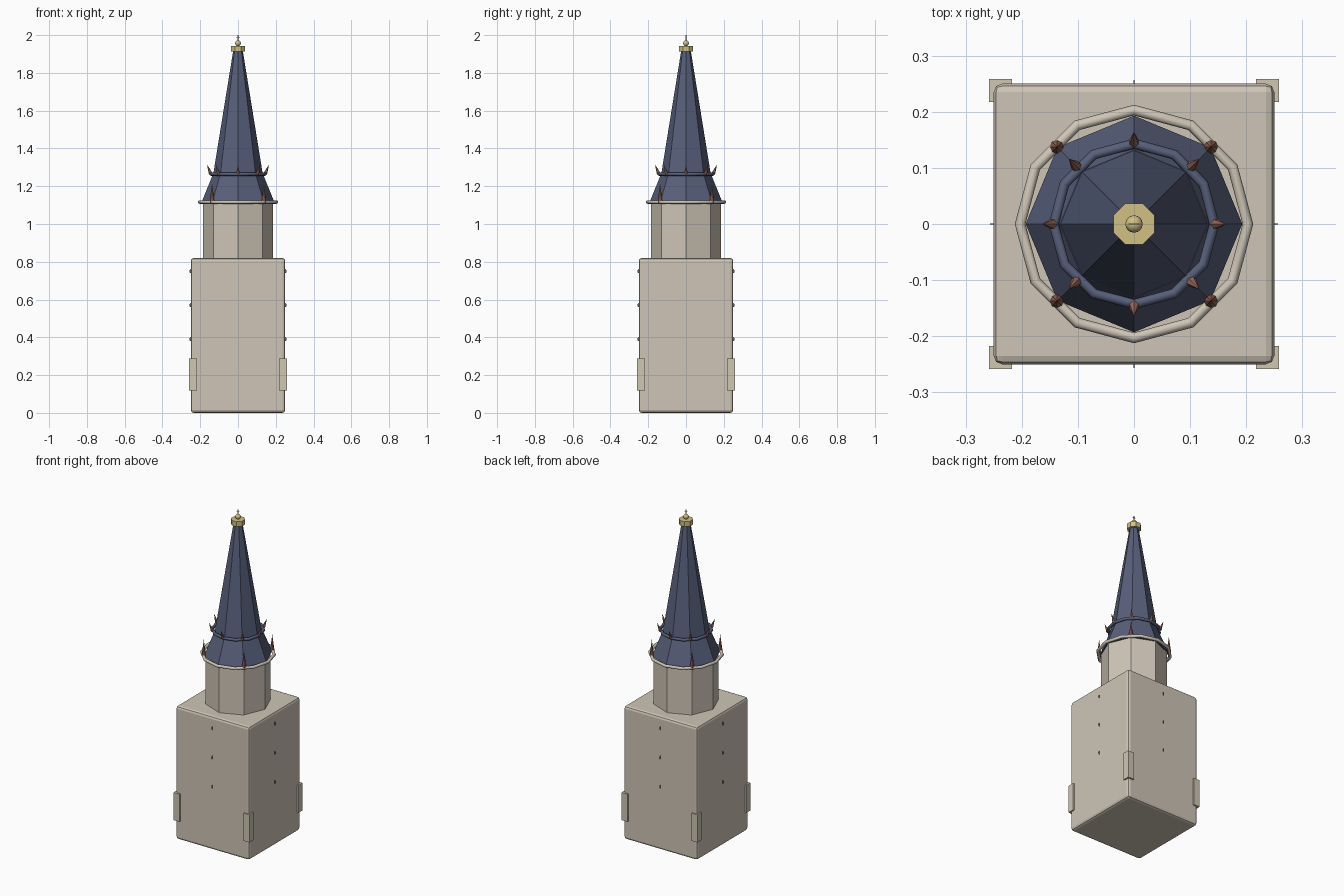
import bpy, bmesh, math
from mathutils import Vector, Matrix

if "Cube" in bpy.data.objects:
    bpy.data.objects.remove(bpy.data.objects["Cube"])


def material(name, rgb):
    m = bpy.data.materials.new(name)
    m.diffuse_color = (*rgb, 1)
    m.use_nodes = True
    m.node_tree.nodes["Principled BSDF"].inputs["Base Color"].default_value = m.diffuse_color
    return m


STONE = material("warm_stone", (0.62, 0.56, 0.47))
QUOIN = material("pale_stone", (0.62, 0.57, 0.45))
SLATE = material("blue_slate", (0.095, 0.115, 0.195))
COPPER = material("copper", (0.34, 0.145, 0.10))
GOLD = material("gold", (0.64, 0.53, 0.23))
IRON = material("dark_iron", (0.12, 0.11, 0.10))


def finish(bm, name, mat, smooth=False):
    mesh = bpy.data.meshes.new(name)
    bmesh.ops.recalc_face_normals(bm, faces=bm.faces)
    for f in bm.faces:
        f.smooth = smooth
    bm.to_mesh(mesh)
    bm.free()
    mesh.materials.append(mat)
    obj = bpy.data.objects.new(name, mesh)
    bpy.context.collection.objects.link(obj)
    return obj


def box(name, size, loc, mat):
    bm = bmesh.new()
    bmesh.ops.create_cube(bm, size=1)
    bmesh.ops.scale(bm, vec=size, verts=bm.verts)
    bmesh.ops.translate(bm, vec=loc, verts=bm.verts)
    return finish(bm, name, mat)


def frustum(name, sides, r1, r2, z1, z2, mat, turn=0.0):
    bm = bmesh.new()
    bmesh.ops.create_cone(bm, cap_ends=True, segments=sides, radius1=r1, radius2=r2,
                          depth=z2 - z1,
                          matrix=Matrix.Translation((0, 0, (z1 + z2) / 2))
                          @ Matrix.Rotation(turn, 4, 'Z'))
    return finish(bm, name, mat)


def ring(name, sides, major, minor, z, mat, minor_sides=8):
    bm = bmesh.new()
    rows = []
    for i in range(sides):
        a = math.tau * i / sides
        row = []
        for j in range(minor_sides):
            b = math.tau * j / minor_sides
            r = major + minor * math.cos(b)
            row.append(bm.verts.new((r * math.cos(a), r * math.sin(a), z + minor * math.sin(b))))
        rows.append(row)
    for i in range(sides):
        p, q = rows[i], rows[(i + 1) % sides]
        for j in range(minor_sides):
            k = (j + 1) % minor_sides
            bm.faces.new((p[j], q[j], q[k], p[k]))
    return finish(bm, name, mat, True)


def spike(name, base, direction, radius, length, sides, mat):
    d = Vector(direction).normalized()
    bm = bmesh.new()
    bmesh.ops.create_cone(bm, cap_ends=True, segments=sides, radius1=radius, radius2=0,
                          depth=length,
                          matrix=Matrix.Translation(Vector(base) + d * length / 2)
                          @ d.to_track_quat('Z', 'Y').to_matrix().to_4x4())
    return finish(bm, name, mat)


# Square tower body with softened edges
body = box("tower_body", (0.5, 0.5, 0.82), (0, 0, 0.41), STONE)
bevel = body.modifiers.new("soft_edges", 'BEVEL')
bevel.width = 0.015
bevel.segments = 2

# Corner blocks
for sx in (-1, 1):
    for sy in (-1, 1):
        box("corner_block", (0.041, 0.041, 0.17), (sx * 0.238, sy * 0.238, 0.203), QUOIN)

# Small thin discs standing edge-on from each wall
for i in range(4):
    a = math.tau * i / 4
    for z in (0.39, 0.57, 0.75):
        bm = bmesh.new()
        bmesh.ops.create_cone(bm, cap_ends=True, segments=12, radius1=0.012, radius2=0.012,
                              depth=0.002,
                              matrix=Matrix.Rotation(a, 4, 'Z')
                              @ Matrix.Translation((0.245, 0, z))
                              @ Matrix.Rotation(math.pi / 2, 4, 'X'))
        finish(bm, "wall_disc", IRON)

# Octagonal drum and cornice
frustum("belfry_drum", 8, 0.185, 0.185, 0.81, 1.115, STONE)
ring("cornice", 12, 0.203, 0.0095, 1.116, STONE)

# Slate roof: flared skirt, collar and tall spire
frustum("roof_skirt", 8, 0.193, 0.132, 1.115, 1.265, SLATE)
ring("roof_collar", 12, 0.143, 0.009, 1.264, SLATE)
frustum("spire", 8, 0.131, 0.025, 1.265, 1.92, SLATE)

# Copper pinnacles on the skirt corners
for i in range(4):
    a = math.tau * (i + 0.5) / 4
    spike("corner_pinnacle", (0.194 * math.cos(a), 0.194 * math.sin(a), 1.115),
          (0, 0, 1), 0.013, 0.1, 8, COPPER)

# Copper spikes leaning out from the collar
for i in range(8):
    a = math.tau * i / 8
    c, s = math.cos(a), math.sin(a)
    spike("collar_spike", (0.144 * c, 0.144 * s, 1.265),
          (0.4 * c, 0.4 * s, 1), 0.0105, 0.054, 6, COPPER)

# Gold crown, ball and finial
frustum("crown", 8, 0.040, 0.040, 1.912, 1.943, GOLD, math.pi / 8)
bm = bmesh.new()
bmesh.ops.create_uvsphere(bm, u_segments=16, v_segments=10, radius=0.0155,
                          matrix=Matrix.Translation((0, 0, 1.957)))
finish(bm, "ball", GOLD, True)
frustum("finial_rod", 8, 0.0018, 0.0018, 1.96, 2.0, GOLD)
box("finial_bar", (0.02, 0.0025, 0.0025), (0, 0, 1.988), GOLD)
